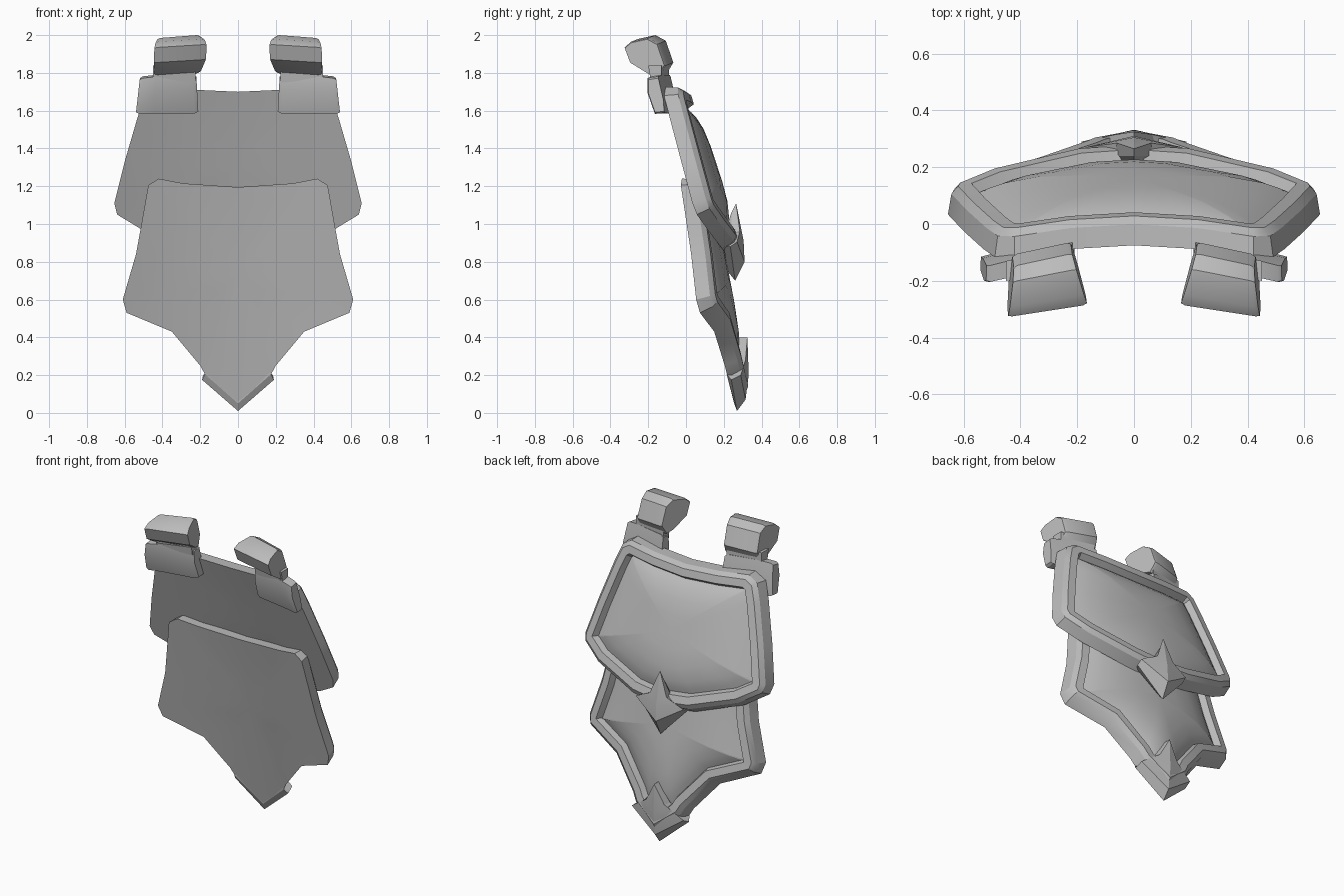
import bpy, bmesh, math
from mathutils import Vector

if "Cube" in bpy.data.objects:
    bpy.data.objects.remove(bpy.data.objects["Cube"])

metal = bpy.data.materials.new("grey_metal")
metal.diffuse_color = (0.5, 0.5, 0.5, 1)
metal.use_nodes = True
metal.node_tree.nodes["Principled BSDF"].inputs["Base Color"].default_value = metal.diffuse_color


def make(name, verts, faces, angle=30, mirror=False):
    """Mesh object with outward normals and angle-limited smoothing."""
    me = bpy.data.meshes.new(name)
    bm = bmesh.new()
    vs = [bm.verts.new(v) for v in verts]
    for f in faces:
        bm.faces.new([vs[i] for i in f])
    bmesh.ops.recalc_face_normals(bm, faces=bm.faces)
    bm.to_mesh(me)
    bm.free()
    me.materials.append(metal)
    ob = bpy.data.objects.new(name, me)
    bpy.context.collection.objects.link(ob)
    if mirror:
        ob.modifiers.new("mirror", 'MIRROR').use_bisect_axis[0] = False
    bpy.ops.object.select_all(action='DESELECT')
    ob.select_set(True)
    bpy.context.view_layer.objects.active = ob
    bpy.ops.object.shade_smooth_by_angle(angle=math.radians(angle))
    return ob


def loft(rings):
    """Bridge equal closed rings; a one-point ring becomes a fan tip."""
    verts, faces, starts = [], [], []
    for r in rings:
        starts.append(len(verts))
        verts += r
    for a, b, ra, rb in zip(starts, starts[1:], rings, rings[1:]):
        n = max(len(ra), len(rb))
        for i in range(n):
            j = (i + 1) % n
            if len(ra) == 1:
                faces.append((a, b + j, b + i))
            elif len(rb) == 1:
                faces.append((a + i, a + j, b))
            else:
                faces.append((a + i, a + j, b + j, b + i))
    return verts, faces


def full(half):
    """Mirror a half outline (x >= 0) that starts and ends on x = 0."""
    return half + [(-p[0],) + tuple(p[1:]) for p in half[-2:0:-1]]


def inset(pts, d):
    """Move a clockwise outline inwards by d with mitred corners."""
    out = []
    for i, p in enumerate(pts):
        p = Vector(p)
        e1 = (p - Vector(pts[i - 1])).normalized()
        e2 = (Vector(pts[(i + 1) % len(pts)]) - p).normalized()
        n1, n2 = Vector((e1.y, -e1.x)), Vector((e2.y, -e2.x))
        out.append(p + (n1 + n2) * d / max(0.6, 1 + n1.dot(n2)))
    return out


def plate(name, half, centre_y, bend, centre_z, rim, bulge):
    """Curved plate: plain hollow front, raised rim and domed panel at the back."""
    outline = full(half)

    def ring(pts, off):
        res = []
        for x, z in pts:
            y = centre_y(z) - bend * x * x
            n = Vector((2 * bend * x * 0.5, 1, 0.28)).normalized()
            res.append(Vector((x, y, z)) + n * off)
        return res

    def scaled(pts, s):
        return [(x * s, centre_z + (z - centre_z) * s) for x, z in pts]

    rings = [ring([(0, centre_z)], 0)]
    rings += [ring(scaled(outline, s), 0) for s in (0.3, 0.6, 0.82, 1)]
    rings += [ring(inset(outline, d), off) for d, off in rim]
    inner = inset(outline, rim[-1][0])
    base = rim[-1][1]
    for s in (0.93, 0.82, 0.6, 0.3):
        rings.append(ring(scaled(inner, s), base + (bulge - base) * (1 - s ** 4)))
    rings.append(ring([(0, centre_z)], bulge))
    return make(name, *loft(rings))


# curved plates with raised rims
rim = [(0.02, 0.07), (0.045, 0.092), (0.09, 0.09), (0.105, 0.05)]
plate("upper_plate",
      [(0, 1.70), (0.22, 1.71), (0.42, 1.725), (0.49, 1.68), (0.53, 1.57),
       (0.60, 1.33), (0.655, 1.11), (0.64, 1.05), (0.50, 0.965), (0.20, 0.87), (0, 0.85)],
      lambda z: -0.075 + (1.7 - z) * 0.33, 0.2, 1.3, rim, 0.105)
plate("lower_plate",
      [(0, 1.195), (0.29, 1.215), (0.42, 1.24), (0.475, 1.205), (0.52, 0.95),
       (0.54, 0.84), (0.61, 0.60), (0.59, 0.53), (0.35, 0.43), (0.20, 0.25),
       (0.17, 0.195), (0, 0.06)],
      lambda z: 0.03 + (1.2 - z) * 0.195, 0.25, 0.72, rim, 0.105)


def spike(name, front, middle, back, apex):
    """Four-pointed ornament from half rings of (x, y, z) and a back apex."""
    rings = [[Vector(p) for p in full(r)] for r in (front, middle, back)]
    mid_front = sum(rings[0], Vector()) / len(rings[0])
    make(name, *loft([[mid_front]] + rings + [[Vector(apex)]]), angle=15)


# pointed ornaments at the lower edge of each plate
spike("upper_spike",
      [(0, 0.22, 1.00), (0.06, 0.22, 0.94), (0.15, 0.20, 0.88), (0, 0.22, 0.75)],
      [(0, 0.24, 1.06), (0.065, 0.24, 0.95), (0.17, 0.235, 0.88), (0, 0.26, 0.70)],
      [(0, 0.265, 1.11), (0.06, 0.285, 0.96), (0.17, 0.27, 0.905), (0, 0.31, 0.80)],
      (0, 0.305, 0.91))
spike("lower_spike",
      [(0, 0.25, 0.34), (0.07, 0.25, 0.27), (0.175, 0.215, 0.205), (0, 0.255, 0.05)],
      [(0, 0.28, 0.40), (0.075, 0.27, 0.28), (0.19, 0.24, 0.175), (0, 0.27, 0.01)],
      [(0, 0.325, 0.40), (0.065, 0.315, 0.28), (0.185, 0.29, 0.20), (0, 0.315, 0.07)],
      (0, 0.332, 0.20))


def strap(name, profile, stations):
    """Loft a (y, z) profile along x; stations hold x, dy, dz, scale, x lean."""
    cy = sum(p[0] for p in profile) / len(profile)
    cz = sum(p[1] for p in profile) / len(profile)
    rings = []
    for x, dy, dz, s, lean_y, lean_z in stations:
        rings.append([Vector((x + lean_y * (y - cy) + lean_z * (z - cz),
                              cy + (y - cy) * s + dy, cz + (z - cz) * s + dz))
                      for y, z in profile])

    def mid(r):
        return [sum(r, Vector()) / len(r)]
    make(name, *loft([mid(rings[0])] + rings + [mid(rings[-1])]), mirror=True)


# strap loops above the plate
strap("strap_loop",
      [(-0.305, 1.945), (-0.27, 1.975), (-0.18, 1.995), (-0.125, 1.965),
       (-0.085, 1.85), (-0.12, 1.79), (-0.17, 1.80), (-0.275, 1.865)],
      [(0.195, 0.02, 0.005, 0.95, 0.28, 0.05), (0.21, 0.018, 0.005, 1, 0.28, 0.05),
       (0.42, -0.02, -0.01, 1, -0.1, -0.08), (0.435, -0.025, -0.012, 0.95, -0.1, -0.08)])

# flat clasps joining the loops to the plate
strap("strap_clasp",
      [(-0.175, 1.78), (-0.175, 1.70), (-0.135, 1.585), (-0.08, 1.59),
       (-0.085, 1.66), (-0.115, 1.79)],
      [(0.215, 0.035, 0, 0.9, 0, 0.05), (0.235, 0.028, 0, 1, 0, 0.05),
       (0.44, -0.012, 0, 1, 0, -0.08), (0.515, -0.03, -0.005, 0.97, 0, -0.1),
       (0.53, -0.03, -0.005, 0.88, 0, -0.1)])

# short neck between clasp and loop
strap("strap_neck",
      [(-0.18, 1.84), (-0.165, 1.75), (-0.11, 1.75), (-0.11, 1.84)],
      [(0.225, 0.02, 0, 1, 0, 0), (0.45, -0.02, 0, 1, 0, 0)])
